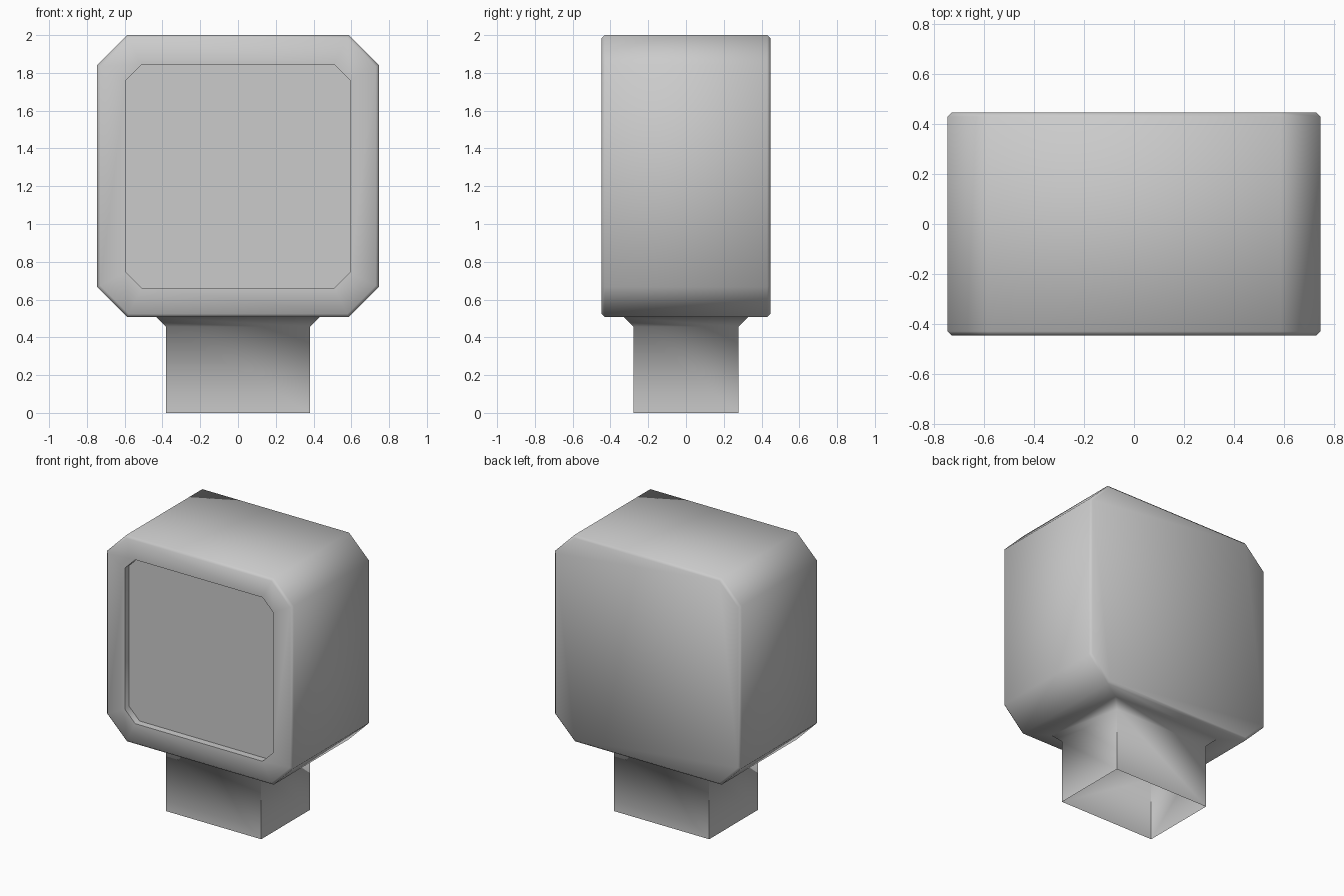
import bpy, bmesh, math

if "Cube" in bpy.data.objects:
    bpy.data.objects.remove(bpy.data.objects["Cube"])

CZ = 1.2535          # height of the head centre
bm = bmesh.new()

def octagon(half, cut, y):
    """Square ring with cut corners in the xz plane."""
    k = half - cut
    pts = [(-k, -half), (k, -half), (half, -k), (half, k),
           (k, half), (-k, half), (-half, k), (-half, -k)]
    return [bm.verts.new((x, y, CZ + z)) for x, z in pts]

def rectangle(hx, hy, z):
    return [bm.verts.new((sx * hx, sy * hy, z))
            for sx, sy in ((-1, -1), (1, -1), (1, 1), (-1, 1))]

def bridge(a, b, skip=()):
    n = len(a)
    for i in range(n):
        if i not in skip:
            j = (i + 1) % n
            bm.faces.new((a[i], a[j], b[j], b[i]))

# Head: recessed screen, front frame, bevelled shell, back
W, C, D, B = 0.7465, 0.16, 0.447, 0.017
screen = octagon(0.592, 0.083, -D + 0.05)
rim = octagon(0.592, 0.083, -D)
front = octagon(W - B, C - 0.586 * B, -D)
shell_f = octagon(W, C, -D + B)
shell_b = octagon(W, C, D - B)
back = octagon(W - B, C - 0.586 * B, D)
bm.faces.new(screen)
bridge(screen, rim)
bridge(rim, front)
bridge(front, shell_f)
bridge(shell_f, shell_b, skip=(0,))   # underside is left for the neck
bridge(shell_b, back)
bm.faces.new(back)

# Neck: underside ring, flared collar, open-bottomed stem
under = [shell_f[0], shell_f[1], shell_b[1], shell_b[0]]
collar = rectangle(0.433, 0.33, CZ - W)
stem_top = rectangle(0.381, 0.279, 0.456)
stem_base = rectangle(0.381, 0.279, 0)
bridge(under, collar)
bridge(collar, stem_top)
bridge(stem_top, stem_base)

bmesh.ops.recalc_face_normals(bm, faces=bm.faces)
mesh = bpy.data.meshes.new("boxy_head_on_stem")
bm.to_mesh(mesh)
bm.free()
obj = bpy.data.objects.new("boxy_head_on_stem", mesh)
bpy.context.collection.objects.link(obj)
bpy.context.view_layer.objects.active = obj
obj.select_set(True)
bpy.ops.object.shade_smooth_by_angle(angle=math.radians(60))
